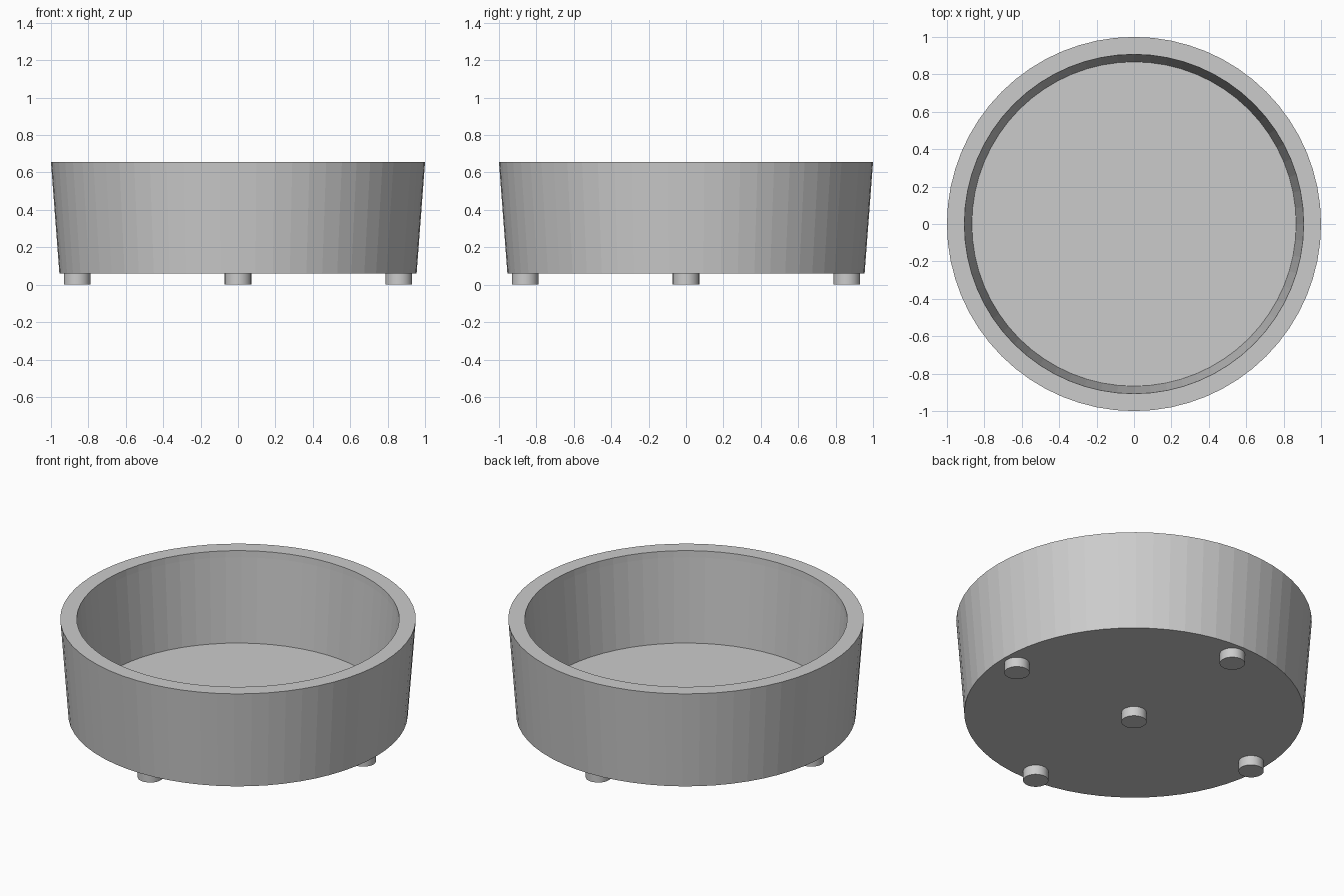
import bpy, bmesh, math

cube = bpy.data.objects.get("Cube")
if cube:
    bpy.data.objects.remove(cube, do_unlink=True)

# Single plain grey
grey = bpy.data.materials.new("plain_grey")
grey.use_nodes = True
colour = (0.6, 0.6, 0.6, 1)
grey.diffuse_color = colour
grey.node_tree.nodes["Principled BSDF"].inputs["Base Color"].default_value = colour


def lathe(name, profile, sides, location=(0, 0, 0)):
    """Turn a profile of (radius, z) points into a closed solid of revolution."""
    bm = bmesh.new()
    rings = []
    for radius, z in profile:
        angles = [2 * math.pi * i / sides for i in range(sides)]
        rings.append([bm.verts.new((radius * math.cos(a), radius * math.sin(a), z))
                      for a in angles])
    for low, high in zip(rings, rings[1:]):
        for i in range(sides):
            j = (i + 1) % sides
            bm.faces.new((low[i], low[j], high[j], high[i]))
    bm.faces.new(rings[0][::-1])
    bm.faces.new(rings[-1])
    bmesh.ops.recalc_face_normals(bm, faces=bm.faces)
    mesh = bpy.data.meshes.new(name)
    bm.to_mesh(mesh)
    bm.free()
    mesh.materials.append(grey)
    obj = bpy.data.objects.new(name, mesh)
    obj.location = location
    bpy.context.collection.objects.link(obj)
    return obj


# Tapered bowl: outer wall, flat rim, short upright lip, inner wall, floor
lathe("bowl", [(0.955, 0.06), (1.0, 0.655), (0.907, 0.655),
               (0.905, 0.615), (0.867, 0.10)], 64)

# Short round feet: one in the middle and four around the edge
spread = 0.86
spots = {"centre": (0, 0), "left": (spread, 0), "right": (-spread, 0),
         "front": (0, -spread), "back": (0, spread)}
for side, (x, y) in spots.items():
    foot = lathe(side + "_foot", [(0.071, 0), (0.071, 0.065)], 32, (x, y, 0))
    bpy.ops.object.select_all(action='DESELECT')
    foot.select_set(True)
    bpy.context.view_layer.objects.active = foot
    bpy.ops.object.shade_smooth_by_angle(angle=math.radians(30))
